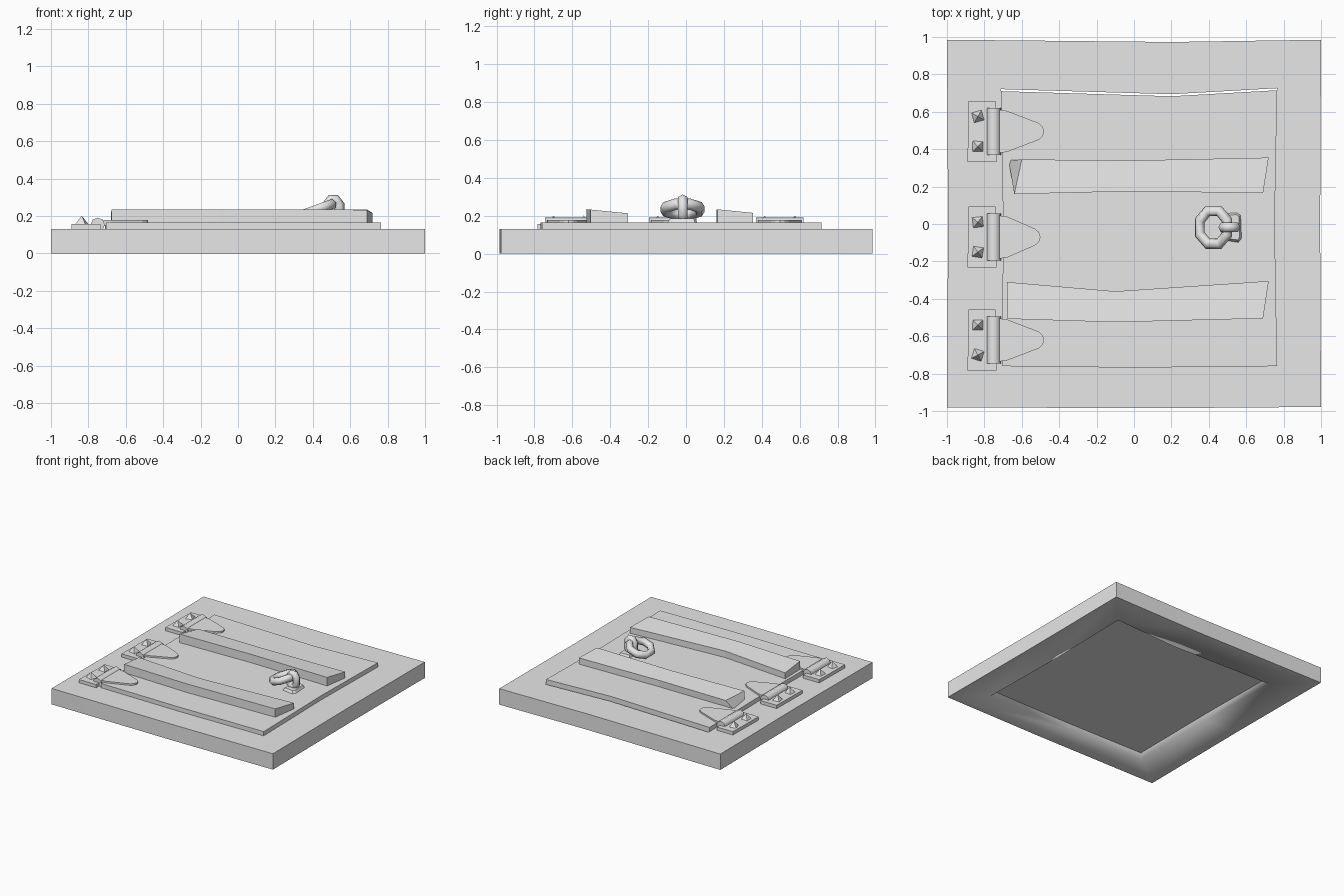
import bpy, bmesh, math
from mathutils import Matrix, Vector

cube = bpy.data.objects.get("Cube")
if cube:
    bpy.data.objects.remove(cube, do_unlink=True)

grey = bpy.data.materials.new("plain_grey")
grey.use_nodes = True
grey.diffuse_color = (0.8, 0.8, 0.8, 1)
grey.node_tree.nodes["Principled BSDF"].inputs["Base Color"].default_value = (0.8, 0.8, 0.8, 1)


def finish(name, bm):
    bmesh.ops.recalc_face_normals(bm, faces=bm.faces)
    mesh = bpy.data.meshes.new(name)
    bm.to_mesh(mesh)
    bm.free()
    obj = bpy.data.objects.new(name, mesh)
    bpy.context.collection.objects.link(obj)
    mesh.materials.append(grey)
    return obj


def prism(name, outline, z0, z1, top=None):
    """Solid between two outlines; z1 is a height or a rule of y."""
    height = z1 if callable(z1) else (lambda y: z1)
    bm = bmesh.new()
    low = [bm.verts.new((x, y, z0)) for x, y in outline]
    high = [bm.verts.new((x, y, height(y))) for x, y in (top or outline)]
    n = len(low)
    bm.faces.new(low[::-1])
    bm.faces.new(high)
    for i in range(n):
        j = (i + 1) % n
        bm.faces.new((low[i], low[j], high[j], high[i]))
    return finish(name, bm)


def ring(name, matrix, rx, ry, minor, sides, ring_sides):
    """Faceted ring, lying in its local xy plane."""
    bm = bmesh.new()
    loops = []
    for i in range(sides):
        a = math.tau * (i + 0.5) / sides
        loop = []
        for k in range(ring_sides):
            b = math.tau * k / ring_sides
            r = minor * math.cos(b)
            co = Vector(((rx + r) * math.cos(a), (ry + r) * math.sin(a), minor * math.sin(b)))
            loop.append(bm.verts.new(matrix @ co))
        loops.append(loop)
    for i in range(sides):
        p, q = loops[i], loops[(i + 1) % sides]
        for k in range(ring_sides):
            m = (k + 1) % ring_sides
            bm.faces.new((p[k], q[k], q[m], p[m]))
    obj = finish(name, bm)
    obj.data.polygons.foreach_set("use_smooth", [True] * len(obj.data.polygons))
    return obj


# Surrounding frame: a slightly warped ring of stone with an open middle
outer = [(-1, -0.98), (0.1, -0.985), (1, -0.978), (0.995, 0), (1, 0.985), (0.2, 0.973), (-1, 0.985), (-0.994, 0)]
door = [(-0.705, -0.76), (0, -0.768), (0.765, -0.76), (0.752, 0), (0.765, 0.715), (0.2, 0.683), (-0.71, 0.71), (-0.70, 0)]
hole = [(x, y + 0.011 if y > 0.5 else y) for x, y in door]
bm = bmesh.new()
loops = [[bm.verts.new((x, y, z)) for x, y in pts] for pts, z in
         ((outer, 0), (outer, 0.13), (hole, 0.13), (hole, 0))]
for a in range(4):
    p, q = loops[a], loops[(a + 1) % 4]
    for i in range(8):
        j = (i + 1) % 8
        bm.faces.new((p[i], p[j], q[j], q[i]))
bm.normal_update()
for f in bm.faces:
    f.smooth = True
inner_low = set(loops[3])
for e in bm.edges:
    # only the worn lower lip of the opening blends softly
    lip = all(v in inner_low for v in e.verts)
    angled = e.calc_face_angle(0) > 0.5
    e.smooth = lip or not angled
finish("frame", bm)

# Door panel
prism("door_panel", door, 0.055, 0.165)

# Cross braces, their tops sloping down towards the back
back_low = [(-0.64, 0.16), (0, 0.175), (0.69, 0.165), (0.72, 0.355), (0, 0.34), (-0.67, 0.34)]
back_top = back_low[:-1] + [(-0.60, 0.345)]
prism("back_brace", back_low, 0.155, lambda y: 0.235 - 0.1 * (y - 0.16), back_top)
front_low = [(-0.675, -0.507), (-0.1, -0.525), (0.69, -0.505), (0.72, -0.305), (-0.1, -0.36), (-0.68, -0.31)]
prism("front_brace", front_low, 0.155, lambda y: 0.235 - 0.1 * (y + 0.525))


def hinge(label, cy, reach):
    # Fixed plate
    prism(label + "_hinge_plate", [(-0.89, cy - 0.163), (-0.735, cy - 0.163),
          (-0.74, cy + 0.163), (-0.885, cy + 0.163)], 0.12, 0.157)
    # Tapered strap with a rounded tip
    half = [(-0.72, 0.115), (-0.68, 0.11), (reach - 0.03, 0.045), (reach - 0.008, 0.025), (reach, 0)]
    prism(label + "_hinge_strap", [(x, cy - w) for x, w in half] +
          [(x, cy + w) for x, w in half[-2::-1]], 0.15, 0.178)
    # Barrel
    bm = bmesh.new()
    place = Matrix.Translation((-0.75, cy, 0.153)) @ Matrix.Rotation(math.pi / 2, 4, 'X')
    bmesh.ops.create_cone(bm, cap_ends=True, segments=8, radius1=0.038, radius2=0.038,
                          depth=0.25, matrix=place)
    barrel = finish(label + "_hinge_barrel", bm)
    for f in barrel.data.polygons:
        f.use_smooth = len(f.vertices) == 4
    # Pyramid studs
    for k, side in enumerate((-1, 1)):
        bm = bmesh.new()
        turn = Matrix.Rotation(math.radians(45 + side * 8 + cy * 15), 4, 'Z')
        bmesh.ops.create_cone(bm, cap_ends=True, segments=4, radius1=0.044, radius2=0, depth=0.05,
                              matrix=Matrix.Translation((-0.835, cy + side * 0.08, 0.176)) @ turn)
        finish(label + "_hinge_stud_" + str(k + 1), bm)


hinge("back", 0.495, -0.48)
hinge("middle", -0.07, -0.50)
hinge("front", -0.62, -0.48)

# Pull ring with its base plate and staple
prism("handle_plate", [(0.46, -0.09), (0.56, -0.105), (0.58, -0.08), (0.575, 0.05), (0.55, 0.065), (0.47, 0.06)],
      0.155, 0.185, [(0.475, -0.075), (0.555, -0.085), (0.565, -0.07), (0.56, 0.04), (0.545, 0.05), (0.48, 0.045)])
tilt = Matrix.Translation((0.425, -0.018, 0.235)) @ Matrix.Rotation(math.radians(-20), 4, 'Y')
ring("pull_ring", tilt, 0.085, 0.095, 0.03, 8, 6)
upright = Matrix.Translation((0.51, -0.018, 0.235)) @ Matrix.Rotation(math.pi / 2, 4, 'X')
ring("handle_staple", upright, 0.035, 0.055, 0.029, 8, 6)
